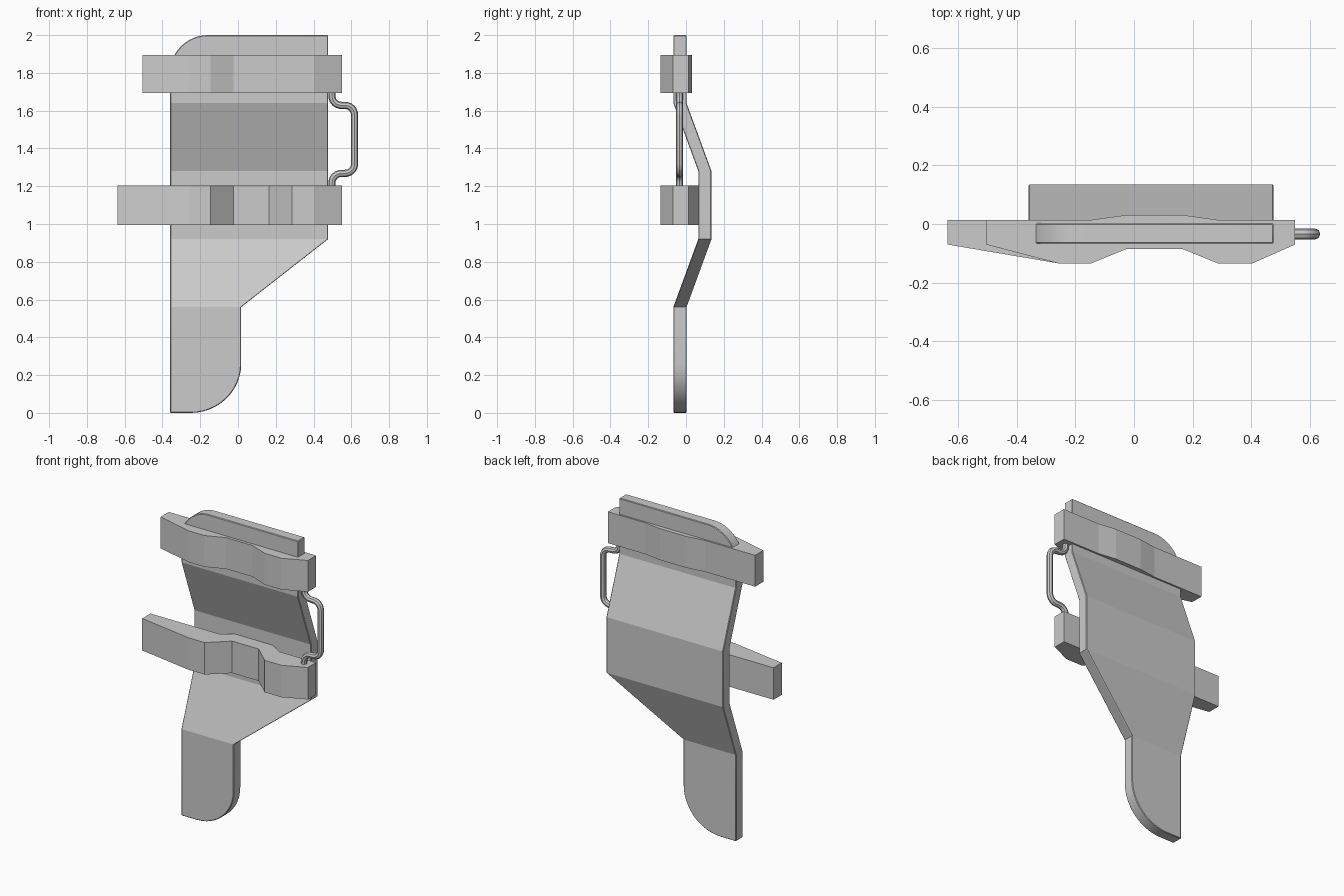
import bpy, bmesh, math
from mathutils import Vector

if "Cube" in bpy.data.objects:
    bpy.data.objects.remove(bpy.data.objects["Cube"])


def finish(bm, name):
    bmesh.ops.recalc_face_normals(bm, faces=bm.faces[:])
    me = bpy.data.meshes.new(name)
    bm.to_mesh(me)
    bm.free()
    ob = bpy.data.objects.new(name, me)
    bpy.context.collection.objects.link(ob)
    return ob


def shade(ob, angle):
    bpy.ops.object.select_all(action='DESELECT')
    ob.select_set(True)
    bpy.context.view_layer.objects.active = ob
    bpy.ops.object.shade_smooth_by_angle(angle=math.radians(angle))


def extrude_all(bm, vec):
    ext = bmesh.ops.extrude_face_region(bm, geom=bm.faces[:])['geom']
    bmesh.ops.translate(bm, vec=vec, verts=[g for g in ext if isinstance(g, bmesh.types.BMVert)])


def arc(cx, cz, rx, rz, a0, a1, n=12):
    angles = [math.radians(a0 + (a1 - a0) * i / n) for i in range(n + 1)]
    return [(cx + rx * math.cos(a), cz + rz * math.sin(a)) for a in angles]


# Bent back plate: front outline, sliced at the folds, pushed back, thickened
BENDS = [(0.0, -0.067), (0.56, -0.067), (0.92, 0.065), (1.28, 0.065), (1.64, -0.067), (2.0, -0.067)]


def plate_y(z):
    for (z0, y0), (z1, y1) in zip(BENDS, BENDS[1:]):
        if z <= z1 + 1e-5:
            return y0 + (y1 - y0) * (z - z0) / (z1 - z0)
    return BENDS[-1][1]


outline = [(-0.36, 0.0)] + arc(-0.25, 0.26, 0.267, 0.26, -90, 0)
outline += [(0.017, 0.56), (0.477, 0.92), (0.477, 2.0)]
outline += arc(-0.16, 1.8, 0.2, 0.2, 90, 180)
bm = bmesh.new()
bm.faces.new([bm.verts.new((x, 0, z)) for x, z in outline])
for z, _ in BENDS[1:-1]:
    bmesh.ops.bisect_plane(bm, geom=bm.verts[:] + bm.edges[:] + bm.faces[:],
                           plane_co=(0, 0, z), plane_no=(0, 0, 1), dist=1e-5)
for v in bm.verts:
    v.co.y = plate_y(v.co.z)
extrude_all(bm, Vector((0, 0.07, 0)))
plate = finish(bm, "back_plate")
bev = plate.modifiers.new("soft_rim", 'BEVEL')
bev.width, bev.segments, bev.limit_method = 0.004, 1, 'ANGLE'
bev.angle_limit = math.radians(60)
shade(plate, 15)


# Wavy cross bars: top-view profile extruded upward
def cross_bar(name, left, dip_front, dip_back, z0, z1):
    pts = [(left, -0.07), (-0.26, -0.134), (-0.145, -0.134), (-0.025, dip_front),
           (0.165, dip_front), (0.285, -0.134), (0.405, -0.134), (0.55, -0.07),
           (0.55, 0.014), (0.285, 0.014), (0.165, dip_back), (-0.025, dip_back),
           (-0.145, 0.014), (left, 0.014)]
    b = bmesh.new()
    b.faces.new([b.verts.new((x, y, z0)) for x, y in pts])
    extrude_all(b, Vector((0, 0, z1 - z0)))
    return finish(b, name)


cross_bar("upper_bar", -0.505, -0.085, 0.031, 1.693, 1.896)
cross_bar("lower_bar", -0.637, -0.025, 0.09, 0.996, 1.203)

# Side handle: tube swept along a mirrored path
half = [(0.497, 1.73), (0.497, 1.685)] + arc(0.547, 1.678, 0.05, 0.05, 190, 260, 4)
half += arc(0.567, 1.578, 0.05, 0.05, 80, 0, 5)
path = half + [(x, 2 * 1.448 - z) for x, z in reversed(half)]
cu = bpy.data.curves.new("side_handle", 'CURVE')
cu.dimensions = '3D'
cu.bevel_depth, cu.bevel_resolution, cu.use_fill_caps = 0.019, 2, True
sp = cu.splines.new('POLY')
sp.points.add(len(path) - 1)
for p, (x, z) in zip(sp.points, path):
    p.co = (x, -0.034, z, 1)
handle = bpy.data.objects.new("side_handle", cu)
bpy.context.collection.objects.link(handle)
bpy.ops.object.select_all(action='DESELECT')
handle.select_set(True)
bpy.context.view_layer.objects.active = handle
bpy.ops.object.convert(target='MESH')
shade(bpy.context.view_layer.objects.active, 40)
